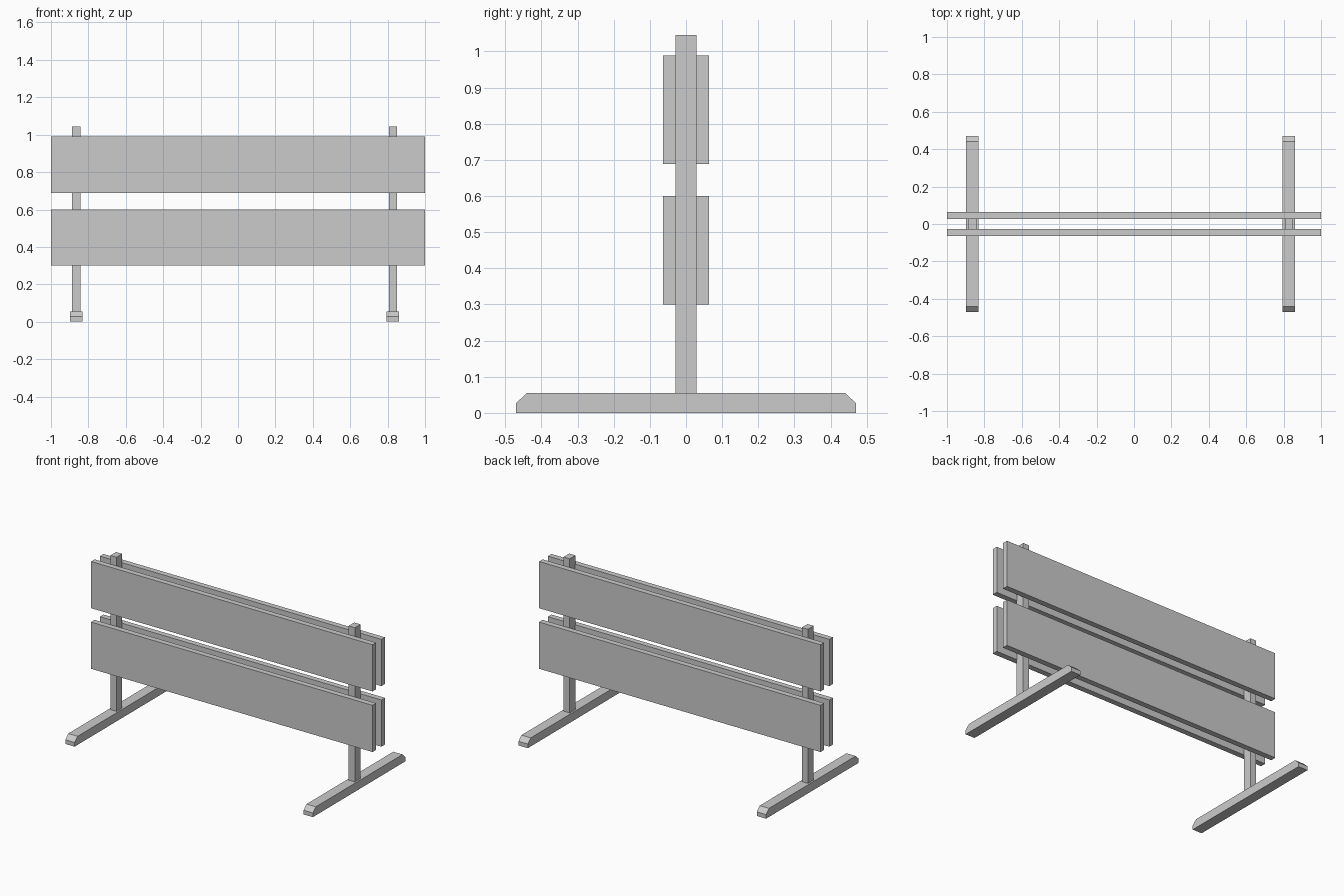
import bpy
import bmesh

cube = bpy.data.objects.get("Cube")
if cube:
    bpy.data.objects.remove(cube, do_unlink=True)

GREY = (0.6, 0.6, 0.6, 1)
grey = bpy.data.materials.new("plain_grey")
grey.use_nodes = True
grey.diffuse_color = GREY
grey.node_tree.nodes["Principled BSDF"].inputs["Base Color"].default_value = GREY


def prism(name, profile, x0, x1):
    """Extrude a (y, z) profile along x."""
    bm = bmesh.new()
    face = bm.faces.new([bm.verts.new((x0, y, z)) for y, z in profile])
    side = bmesh.ops.extrude_face_region(bm, geom=[face])["geom"]
    verts = [v for v in side if isinstance(v, bmesh.types.BMVert)]
    bmesh.ops.translate(bm, verts=verts, vec=(x1 - x0, 0, 0))
    bmesh.ops.recalc_face_normals(bm, faces=bm.faces)
    mesh = bpy.data.meshes.new(name)
    bm.to_mesh(mesh)
    bm.free()
    mesh.materials.append(grey)
    obj = bpy.data.objects.new(name, mesh)
    bpy.context.collection.objects.link(obj)


def box(name, x0, x1, y0, y1, z0, z1):
    prism(name, [(y0, z0), (y1, z0), (y1, z1), (y0, z1)], x0, x1)


# Feet with chamfered ends, and the posts standing on them
foot_half = [(0.47, 0), (0.47, 0.027), (0.44, 0.055)]
foot_profile = foot_half + [(-y, z) for y, z in reversed(foot_half)]
for side, x in (("right", -0.865), ("left", 0.828)):
    prism(side + "_foot", foot_profile, x - 0.033, x + 0.033)
    box(side + "_post", x - 0.022, x + 0.022, -0.029, 0.029, 0.055, 1.045)

# Two planks on each face of the posts
for level, z in (("lower", 0.3), ("upper", 0.689)):
    box("front_" + level + "_plank", -1, 1, -0.063, -0.027, z, z + 0.3)
    box("back_" + level + "_plank", -1, 1, 0.027, 0.063, z, z + 0.3)
